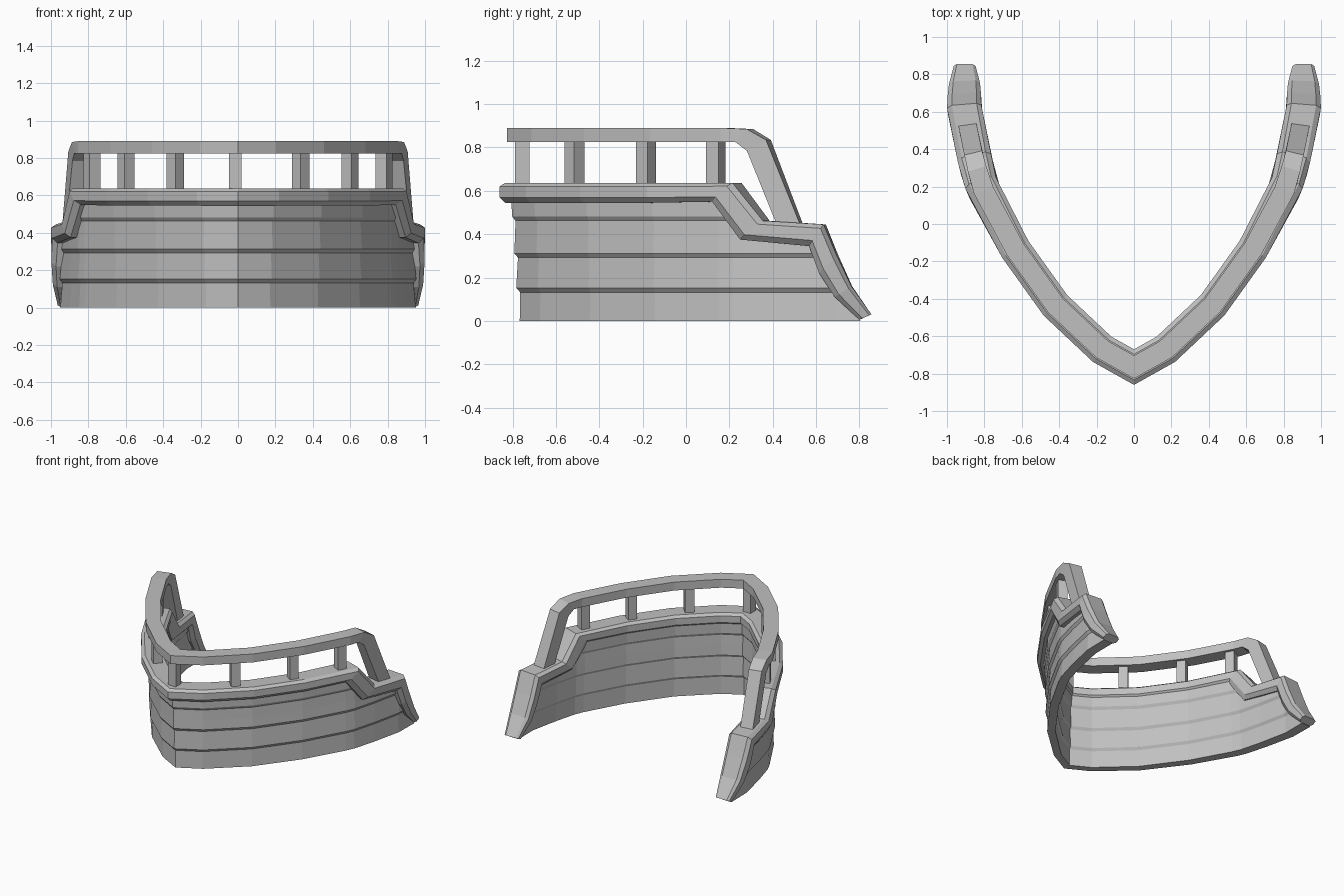
import bpy, bmesh, math
from mathutils import Vector

if "Cube" in bpy.data.objects:
    bpy.data.objects.remove(bpy.data.objects["Cube"])

grey = bpy.data.materials.new("weathered_grey")
grey.diffuse_color = (0.53, 0.53, 0.53, 1)
grey.use_nodes = True
grey.node_tree.nodes["Principled BSDF"].inputs["Base Color"].default_value = grey.diffuse_color

# Plan curve of one side of the bow, from stem to aft end
PLAN = [Vector(p) for p in [(0, -.765), (.17, -.67), (.42, -.435), (.635, -.135),
                            (.815, .20), (.865, .40), (.908, .62), (.905, .86)]]


def mitre(i):
    """Outward mitred normal at a plan point."""
    p = PLAN[i]
    before = PLAN[i - 1] if i else Vector((-PLAN[1].x, PLAN[1].y))
    after = PLAN[i + 1] if i + 1 < len(PLAN) else p + (p - before)
    d0, d1 = (p - before).normalized(), (after - p).normalized()
    n0, n1 = Vector((d0.y, -d0.x)), Vector((d1.y, -d1.x))
    n = (n0 + n1).normalized()
    return n / n.dot(n1)


NORMALS = [mitre(i) for i in range(len(PLAN))]


def at(y, offset=0):
    """Plan position at a given y, pushed outward by offset."""
    i = 0
    while i < len(PLAN) - 2 and y > PLAN[i + 1].y:
        i += 1
    t = (y - PLAN[i].y) / (PLAN[i + 1].y - PLAN[i].y)
    return PLAN[i].lerp(PLAN[i + 1], t) + NORMALS[i].lerp(NORMALS[i + 1], t) * offset


def loft(name, rings, mirror=True):
    """Skin closed rings; the first ring lies on the mirror plane."""
    bm = bmesh.new()
    vs = [[bm.verts.new(p) for p in r] for r in rings]
    n = len(rings[0])
    for a, b in zip(vs, vs[1:]):
        for k in range(n):
            bm.faces.new((a[k], a[(k + 1) % n], b[(k + 1) % n], b[k]))
    bm.faces.new(vs[-1])
    if not mirror:
        bm.faces.new(vs[0][::-1])
    bmesh.ops.remove_doubles(bm, verts=bm.verts, dist=1e-4)
    bmesh.ops.dissolve_degenerate(bm, edges=bm.edges, dist=1e-4)
    bmesh.ops.recalc_face_normals(bm, faces=bm.faces)
    me = bpy.data.meshes.new(name)
    bm.to_mesh(me)
    bm.free()
    ob = bpy.data.objects.new(name, me)
    bpy.context.collection.objects.link(ob)
    me.materials.append(grey)
    if mirror:
        ob.modifiers.new("mirror", 'MIRROR').use_clip = True
    return ob


def sweep(name, stations, section):
    """Sweep (side offset, depth 0..1) section; station = top y,z, bottom y,z, width scale."""
    rings = []
    for ty, tz, by, bz, w in stations:
        ring = []
        for off, d in section:
            y, z = ty + (by - ty) * d, tz + (bz - tz) * d
            p = at(y, off * w)
            ring.append((p.x, p.y, z))
        rings.append(ring)
    return loft(name, rings)


# Planked hull wall: rows of (z, outer offset, inner offset, aft end y)
ROWS = [(0, .002, -.050, .805), (.132, 0, -.048, .69), (.152, .016, -.060, .68),
        (.292, .009, -.053, .62), (.312, .024, -.065, .61), (.36, .022, -.063, .59),
        (.385, .021, -.062, .30), (.462, .019, -.058, .24), (.482, .033, -.070, .225),
        (.58, .036, -.072, .16)]


def hull_point(y, row, inside):
    z, outer, inner, end = row
    y = min(y, end)
    flare = .045 * (y + .765) / 1.57 * (1 - z / .6)
    p = at(y, inner + .4 * flare if inside else outer + flare)
    return (p.x, p.y, z)


ys = [p.y for p in PLAN[:4]] + [.16, .225, .30, .40, .59, .62, .69, .805]
loft("hull_planking", [[hull_point(y, r, False) for r in ROWS] +
                       [hull_point(y, r, True) for r in reversed(ROWS)] for y in ys])

# Chamfered cap running along the top edge, stepping down aft
front = [p.y for p in PLAN[:4]]
cap = [(y, .637, y, .545, 1) for y in front]
cap += [(.235, .637, .145, .55, 1.04), (.37, .462, .27, .375, 1.1),
        (.64, .445, .575, .345, 1.1), (.70, .30, .62, .22, 1.08),
        (.765, .16, .69, .11, 1), (.855, .03, .80, .005, .7)]
sweep("cap_rail", cap, [(.06, 0), (.083, .18), (.083, .74), (.06, 1),
                        (-.06, 1), (-.083, .74), (-.083, .18), (-.06, 0)])

# Handrail with sloping aft legs
rail = [(y, .89, y, .825, 1) for y in front]
rail += [(.18, .89, .18, .825, 1), (.295, .885, .245, .825, .95),
         (.38, .835, .295, .785, .9), (.535, .44, .43, .44, .9)]
sweep("handrail", rail, [(.054, 0), (.054, 1), (-.054, 1), (-.054, 0)])


# Square posts between cap and handrail
def post(name, y, mirror=True):
    c = at(y) if mirror else Vector((-.015, y))
    t = (at(y + .02) - at(y - .02)).normalized() if mirror else Vector((1, 0))
    n = Vector((t.y, -t.x))
    h = .033
    corners = [c + t * h * a + n * h * b for a, b in ((1, 1), (-1, 1), (-1, -1), (1, -1))]
    ob = loft(name, [[(p.x, p.y, z) for p in corners] for z in (.62, .84)], False)
    if mirror:
        ob.modifiers.new("mirror", 'MIRROR')


post("stem_post", -.755, False)
for i, y in enumerate((-.515, -.185, .137)):
    post("rail_post_%d" % (i + 1), y)
